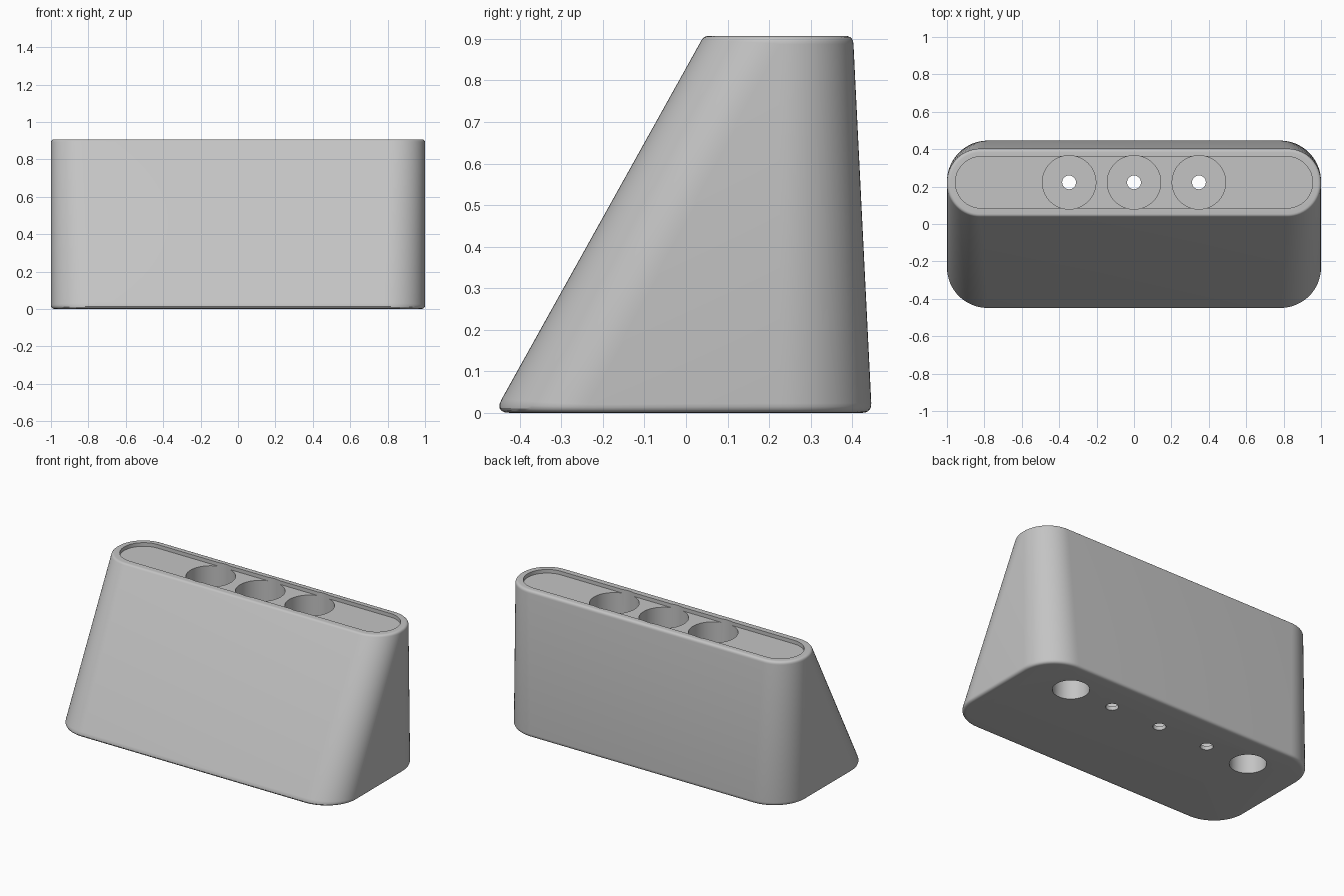
import bpy, bmesh, math
from mathutils import Vector

if "Cube" in bpy.data.objects:
    bpy.data.objects.remove(bpy.data.objects["Cube"])

H = 0.907          # overall height
Y = 0.2225         # line of the holes
SEG = 16

grey = bpy.data.materials.new("light grey")
grey.diffuse_color = (0.55, 0.55, 0.55, 1)
grey.use_nodes = True
grey.node_tree.nodes["Principled BSDF"].inputs["Base Color"].default_value = grey.diffuse_color


def outline(hx, y0, y1, r, z):
    """Rounded rectangle loop, counter-clockwise."""
    pts = []
    for k, (sx, sy) in enumerate([(1, 1), (-1, 1), (-1, -1), (1, -1)]):
        cx = sx * (hx - r)
        cy = y1 - r if sy > 0 else y0 + r
        for i in range(SEG + 1):
            a = math.pi / 2 * (k + i / SEG)
            pts.append(Vector((cx + r * math.cos(a), cy + r * math.sin(a), z)))
    return pts


def loft(name, rings):
    """Skin a stack of equal loops and cap both ends."""
    bm = bmesh.new()
    vs = [[bm.verts.new(p) for p in ring] for ring in rings]
    n = len(rings[0])
    for a, b in zip(vs, vs[1:]):
        for i in range(n):
            j = (i + 1) % n
            bm.faces.new((a[i], a[j], b[j], b[i]))
    bm.faces.new(vs[0][::-1])
    bm.faces.new(vs[-1])
    bmesh.ops.recalc_face_normals(bm, faces=bm.faces)
    me = bpy.data.meshes.new(name)
    bm.to_mesh(me)
    bm.free()
    me.materials.append(grey)
    ob = bpy.data.objects.new(name, me)
    bpy.context.collection.objects.link(ob)
    return ob


def fillet(corners, inner, wall, r, steps=5):
    """Rounded edge at each corner, from the flat cap round to the wall."""
    rings = [[] for _ in range(steps + 1)]
    for c, p, w in zip(corners, inner, wall):
        u, v = (p - c).normalized(), (w - c).normalized()
        t = r / math.tan(u.angle(v) / 2)
        for k in range(steps + 1):
            s = k / steps
            rings[k].append(c + u * t * (1 - s) ** 2 + v * t * s * s)
    return rings


def cylinder(name, x, r, z0, z1, n=64):
    ring = [Vector((x + r * math.cos(2 * math.pi * i / n),
                    Y + r * math.sin(2 * math.pi * i / n), 0)) for i in range(n)]
    return loft(name, [[p + Vector((0, 0, z)) for p in ring] for z in (z0, z1)])


# Sloped body with rounded top and bottom edges
base = outline(1.0, -0.462, 0.447, 0.22, 0)
base_in = outline(0.95, -0.412, 0.397, 0.17, 0)
top = outline(1.0, 0.043, 0.402, 0.178, H)
top_in = outline(0.95, 0.093, 0.352, 0.128, H)
body = loft("holder_body", fillet(base, base_in, top, 0.023)
            + fillet(top, top_in, base, 0.02)[::-1])

# Shallow top recess, three wells with drain holes, two blind holes underneath
cutters = [loft("recess_cutter", [outline(0.955, Y - 0.1375, Y + 0.1375, 0.137, z)
                                  for z in (H - 0.023, H + 0.1)])]
for x in (-0.347, 0, 0.347):
    cutters.append(cylinder("well_cutter", x, 0.143, 0.025, H + 0.12))
    cutters.append(cylinder("drain_cutter", x, 0.037, -0.1, 0.1, 32))
for x in (-0.65, 0.65):
    cutters.append(cylinder("base_hole_cutter", x, 0.105, -0.12, 0.6))

bpy.context.view_layer.objects.active = body
for c in cutters:
    c.hide_render = True
    m = body.modifiers.new("cut", 'BOOLEAN')
    m.operation, m.solver, m.object = 'DIFFERENCE', 'EXACT', c
    bpy.ops.object.modifier_apply(modifier=m.name)
    bpy.data.objects.remove(c)

bpy.ops.object.select_all(action='DESELECT')
body.select_set(True)
bpy.ops.object.shade_smooth_by_angle(angle=math.radians(30))
